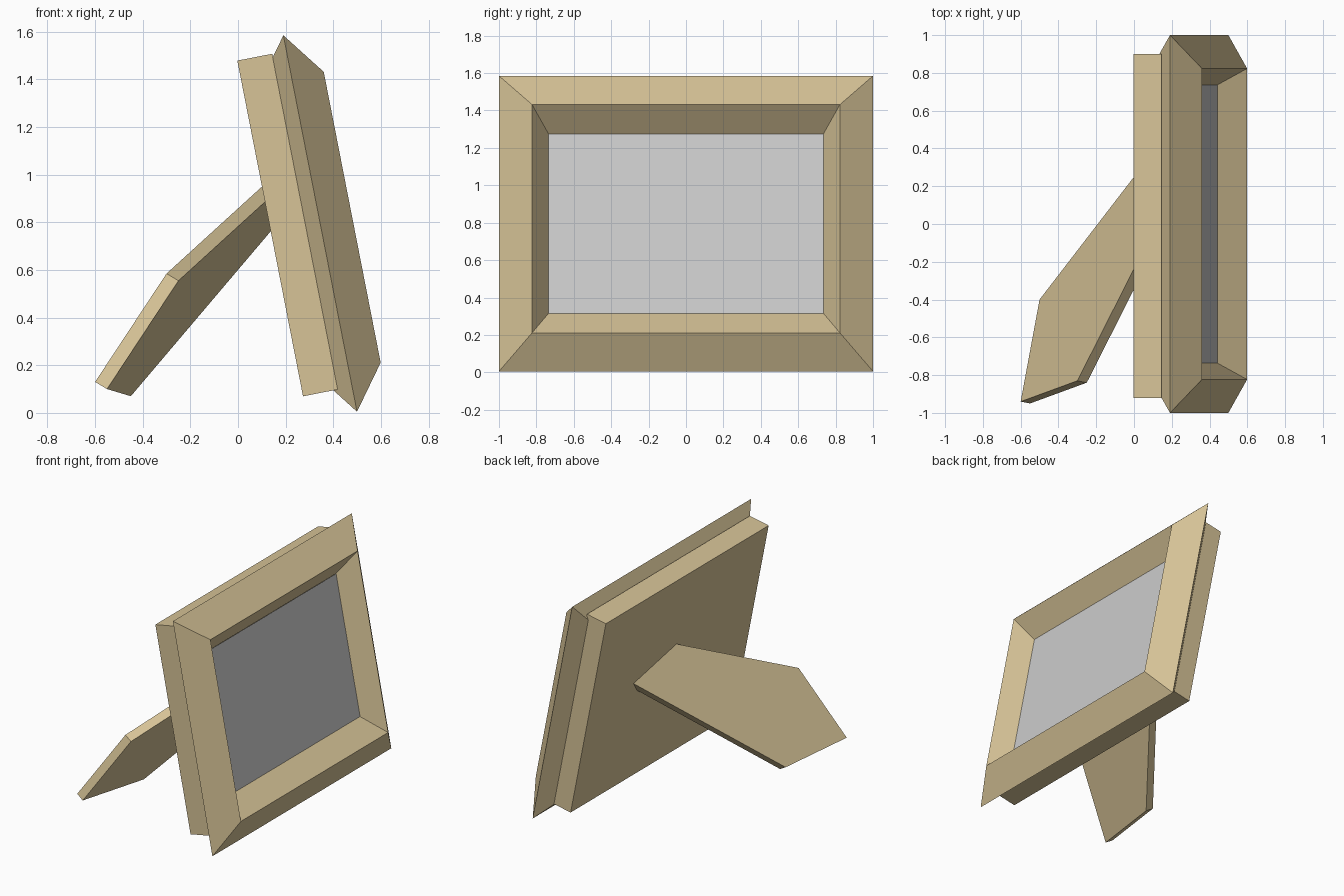
import bpy, bmesh
from mathutils import Vector

if "Cube" in bpy.data.objects:
    bpy.data.objects.remove(bpy.data.objects["Cube"])

wood = bpy.data.materials.new("wood")
wood.diffuse_color = (0.68, 0.55, 0.31, 1)
wood.use_nodes = True
wood.node_tree.nodes["Principled BSDF"].inputs["Base Color"].default_value = wood.diffuse_color

# Leaning plane of the frame: centre, up direction and outward normal
CENTRE = Vector((0.345, 0, 0.795))
UP = Vector((-0.192, 0, 0.981)).normalized()
OUT = Vector((0.981, 0, 0.192)).normalized()


def rect(half_w, half_h, depth, dy=0, dv=0):
    """Rectangle of four points in the leaning plane."""
    return [CENTRE + Vector((0, sy * half_w + dy, 0)) + UP * (sv * half_h + dv) + OUT * depth
            for sy, sv in ((-1, -1), (1, -1), (1, 1), (-1, 1))]


def loft(name, rings, closed=False, mat=None):
    """Join successive point rings; close into a loop or cap the ends."""
    bm = bmesh.new()
    loops = [[bm.verts.new(p) for p in ring] for ring in rings]
    n = len(loops[0])
    pairs = list(zip(loops, loops[1:]))
    if closed:
        pairs.append((loops[-1], loops[0]))
    for a, b in pairs:
        for i in range(n):
            j = (i + 1) % n
            bm.faces.new((a[i], a[j], b[j], b[i]))
    if not closed:
        bm.faces.new(loops[0])
        if len(loops) > 1:
            bm.faces.new(loops[-1])
    if len(loops) > 1:
        bmesh.ops.recalc_face_normals(bm, faces=bm.faces)
    mesh = bpy.data.meshes.new(name)
    bm.to_mesh(mesh)
    bm.free()
    obj = bpy.data.objects.new(name, mesh)
    bpy.context.collection.objects.link(obj)
    if mat:
        mesh.materials.append(mat)
    return obj


# Mitred border with a diamond-shaped section
loft("frame_border", [rect(1.0, 0.805, 0),
                      rect(0.823, 0.622, 0.137),
                      rect(0.735, 0.489, 0),
                      rect(0.823, 0.622, -0.137)], closed=True, mat=wood)

# Picture panel inside the border
loft("picture", [rect(0.735, 0.489, 0.002)])

# Thick backing board
loft("backing_board", [rect(0.91, 0.718, -0.21, -0.01, 0.02),
                       rect(0.91, 0.718, -0.06, -0.01, 0.02)], mat=wood)

# Slanted support leg whose top end is buried in the backing board
leg = [Vector(p) for p in ((-0.60, -0.94, 0.13), (-0.30, -0.83, 0.585),
                           (0.15, 0.06, 0.995), (0.15, 0.445, 0.866),
                           (-0.50, -0.40, 0.10))]
thickness = Vector((0.05, -0.01, -0.03))
loft("support_leg", [leg, [p + thickness for p in leg]], mat=wood)
